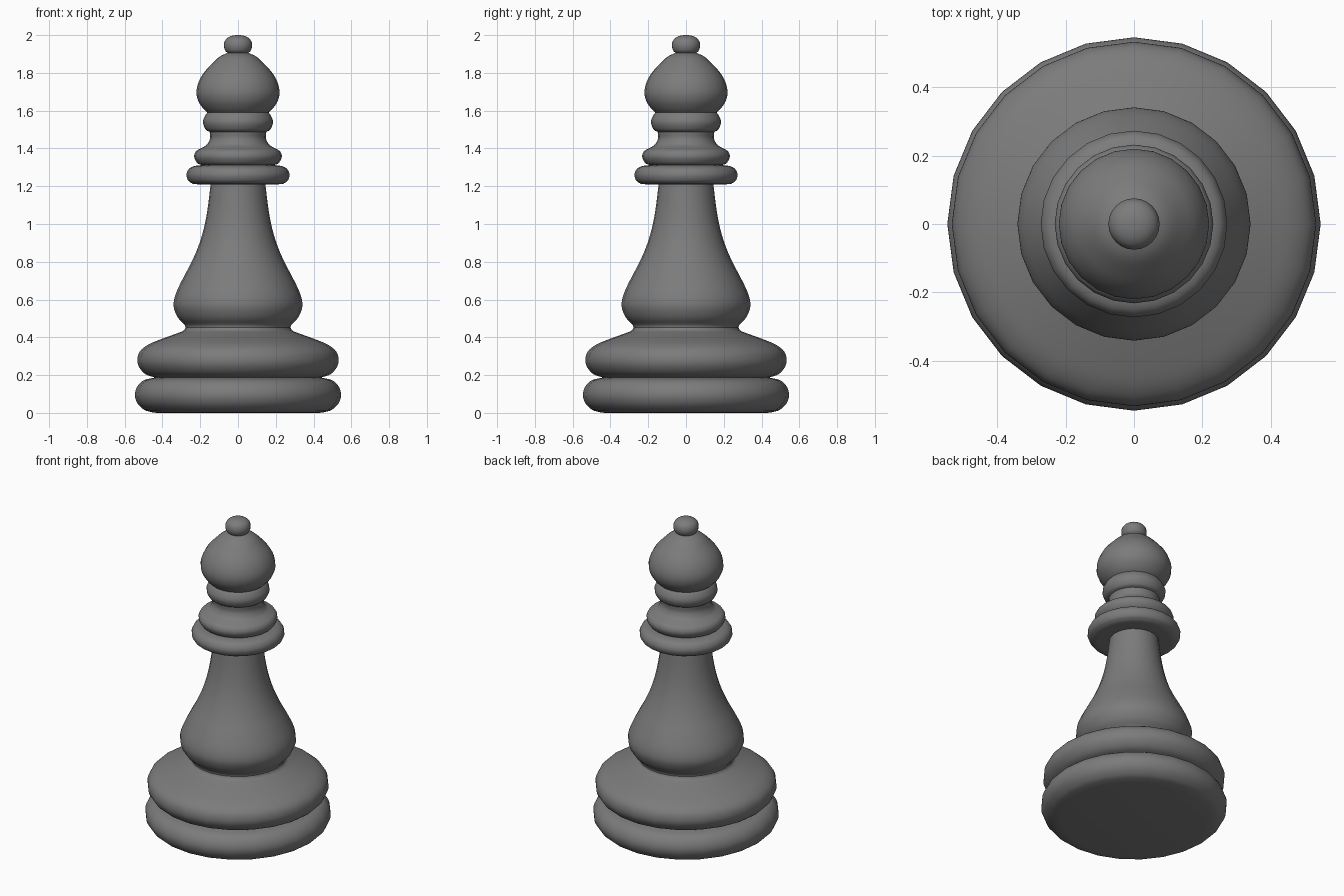
import bpy, bmesh
from math import sin, cos, pi, radians
from mathutils import Vector

if "Cube" in bpy.data.objects:
    bpy.data.objects.remove(bpy.data.objects["Cube"])

SIDES = 24

dark = bpy.data.materials.new("dark_grey")
dark.diffuse_color = (0.2, 0.2, 0.2, 1)
dark.use_nodes = True
dark.node_tree.nodes["Principled BSDF"].inputs["Base Color"].default_value = dark.diffuse_color


def smooth_profile(points, steps=4):
    """Catmull-Rom curve through (radius, height) points."""
    p = [Vector(q) for q in points]
    p = [2 * p[0] - p[1]] + p + [2 * p[-1] - p[-2]]
    out = []
    for a, b, c, d in zip(p, p[1:], p[2:], p[3:]):
        for i in range(steps):
            t = i / steps
            q = 0.5 * (2 * b + (c - a) * t + (2 * a - 5 * b + 4 * c - d) * t * t
                       + (3 * b - a - 3 * c + d) * t ** 3)
            out.append((max(q.x, 0.001), q.y))
    return out + [tuple(points[-1])]


def lathe(name, curve, start=()):
    """Spin a profile around z; start adds unsmoothed points."""
    prof = list(start) + smooth_profile(curve)
    bm = bmesh.new()
    rings = []
    for r, z in prof:
        if r < 0.002:
            rings.append([bm.verts.new((0, 0, z))] * SIDES)
        else:
            rings.append([bm.verts.new((r * cos(2 * pi * i / SIDES),
                                        r * sin(2 * pi * i / SIDES), z))
                          for i in range(SIDES)])
    for lo, hi in zip(rings, rings[1:]):
        for i in range(SIDES):
            j = (i + 1) % SIDES
            bm.faces.new(list(dict.fromkeys((lo[i], lo[j], hi[j], hi[i]))))
    mesh = bpy.data.meshes.new(name)
    bm.to_mesh(mesh)
    bm.free()
    mesh.materials.append(dark)
    ob = bpy.data.objects.new(name, mesh)
    bpy.context.collection.objects.link(ob)
    bpy.context.view_layer.objects.active = ob
    ob.select_set(True)
    bpy.ops.object.shade_smooth_by_angle(angle=radians(50))
    ob.select_set(False)


# Rounded bottom disc
lathe("base_disc", [(0.455, 0.003), (0.496, 0.016), (0.532, 0.05), (0.546, 0.095),
                    (0.533, 0.14), (0.498, 0.173), (0.44, 0.187)],
      start=[(0, 0), (0.43, 0)])

# Second disc sloping up to the neck
lathe("upper_base", [(0.44, 0.187), (0.49, 0.205), (0.522, 0.24), (0.533, 0.28),
                     (0.52, 0.325), (0.475, 0.362), (0.40, 0.393), (0.32, 0.422),
                     (0.288, 0.436), (0.278, 0.452)])

# Bulbous tapering stem
lathe("stem", [(0.278, 0.452), (0.284, 0.468), (0.315, 0.50), (0.335, 0.54),
               (0.341, 0.58), (0.328, 0.635), (0.29, 0.715), (0.245, 0.80),
               (0.207, 0.89), (0.18, 0.98), (0.161, 1.08), (0.145, 1.21)])

# Flat collar
lathe("lower_collar", [(0.238, 1.212), (0.263, 1.229), (0.273, 1.26), (0.261, 1.29),
                       (0.234, 1.306), (0.19, 1.312)],
      start=[(0.145, 1.21), (0.21, 1.21)])

# Upper collar flaring in to the neck
lathe("upper_collar", [(0.19, 1.312), (0.215, 1.322), (0.232, 1.355), (0.222, 1.385),
                       (0.192, 1.403), (0.165, 1.42), (0.148, 1.452), (0.15, 1.488)])

# Neck ring
lathe("neck_ring", [(0.15, 1.488), (0.169, 1.498), (0.183, 1.525), (0.184, 1.55),
                    (0.173, 1.576), (0.162, 1.59)])

# Onion-shaped head
lathe("head", [(0.162, 1.59), (0.185, 1.612), (0.21, 1.65), (0.22, 1.695),
               (0.211, 1.745), (0.184, 1.797), (0.142, 1.845), (0.1, 1.884),
               (0.056, 1.906)])

# Ball on top
lathe("finial", [(0.056, 1.906), (0.069, 1.92), (0.075, 1.946), (0.068, 1.972),
                 (0.05, 1.989), (0.025, 1.998), (0.0, 2.0)])
